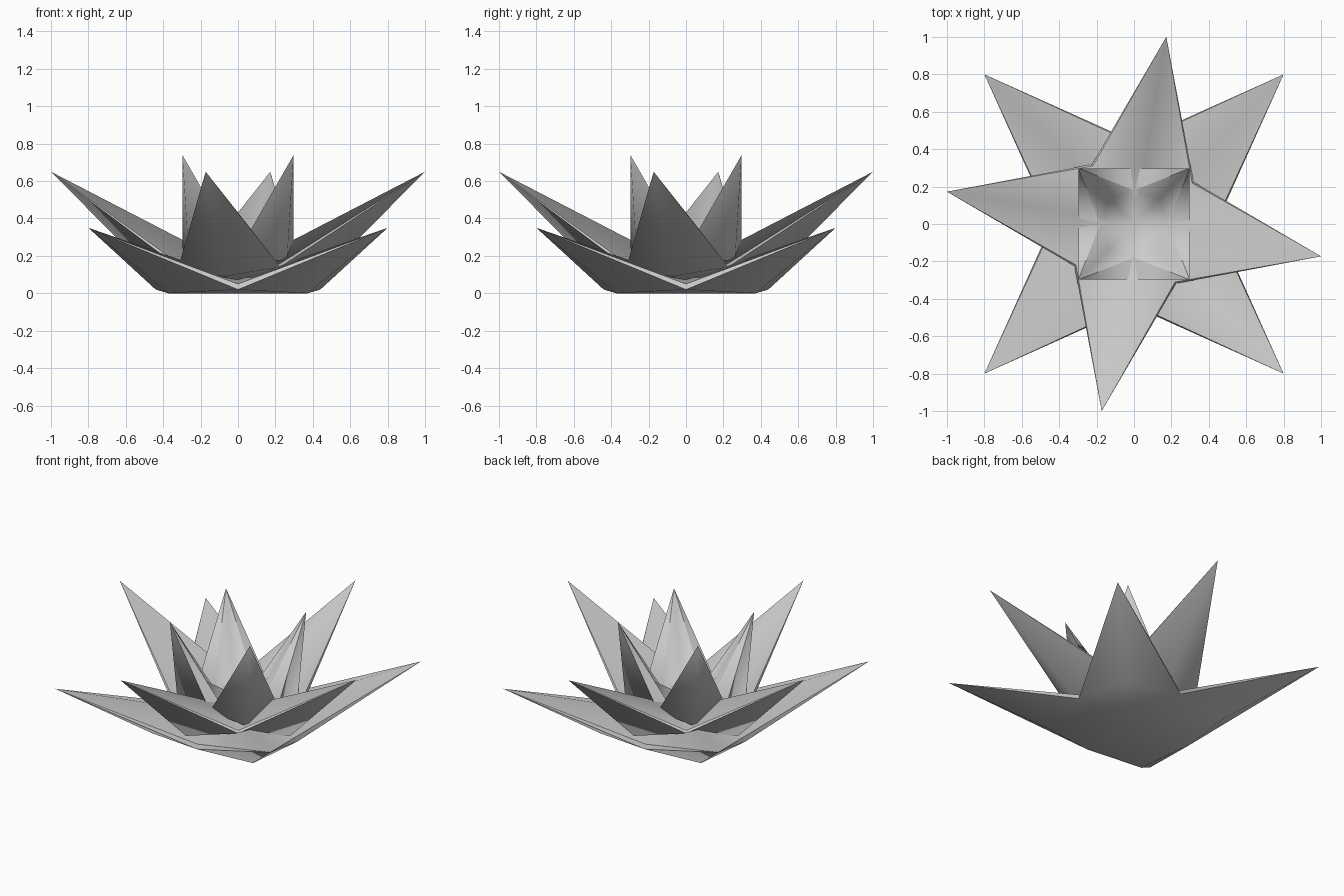
import bpy, bmesh, math

if "Cube" in bpy.data.objects:
    bpy.data.objects.remove(bpy.data.objects["Cube"])


def petal_ring(name, turn, tip, valley, corner, lip, ridge, base_z, floor_z):
    """Four-pointed folded cup. Each profile entry is (radius, height)."""
    bm = bmesh.new()

    def ring(p, offset):
        out = []
        for i in range(4):
            a = math.radians(turn + offset + 90 * i)
            out.append(bm.verts.new((p[0] * math.cos(a), p[0] * math.sin(a), p[1])))
        return out

    tips, corners, ridges = ring(tip, 0), ring(corner, 0), ring(ridge, 0)
    valleys, lips = ring(valley, 45), ring(lip, 45)
    bottom = bm.verts.new((0, 0, base_z))
    floor = bm.verts.new((0, 0, floor_z))
    for i in range(4):
        # each petal has a left side (valley i-1) and a right side (valley i)
        for v, flip in ((i, False), ((i - 1) % 4, True)):
            faces = [
                (bottom, valleys[v], corners[i]),      # underside
                (corners[i], valleys[v], tips[i]),     # outer petal wall
                (valleys[v], lips[v], tips[i]),        # folded edge
                (lips[v], ridges[i], tips[i]),         # inner petal
                (lips[v], floor, ridges[i]),           # inner bowl
            ]
            for f in faces:
                bm.faces.new(f[::-1] if flip else f).smooth = True
    # smooth petals with a crisp rim
    for t in tips:
        for e in t.link_edges:
            if e.other_vert(t) in valleys + lips:
                e.smooth = False
    bmesh.ops.recalc_face_normals(bm, faces=bm.faces[:])
    mesh = bpy.data.meshes.new(name)
    bm.to_mesh(mesh)
    bm.free()
    ob = bpy.data.objects.new(name, mesh)
    bpy.context.collection.objects.link(ob)
    return ob


# wide lower petals on the diagonals
petal_ring("outer_petals", 45, tip=(1.131, 0.35), valley=(0.44, 0.02),
           corner=(0.527, 0.0), lip=(0.43, 0.05), ridge=(0.38, 0.165),
           base_z=0.0, floor_z=0.08)

# slightly twisted middle petals
petal_ring("middle_petals", -9.8, tip=(1.015, 0.65), valley=(0.39, 0.14),
           corner=(0.45, 0.09), lip=(0.38, 0.155), ridge=(0.30, 0.285),
           base_z=0.06, floor_z=0.18)

# upright inner petals
petal_ring("inner_petals", 45, tip=(0.421, 0.74), valley=(0.297, 0.22),
           corner=(0.37, 0.17), lip=(0.18, 0.22), ridge=(0.19, 0.32),
           base_z=0.14, floor_z=0.21)
